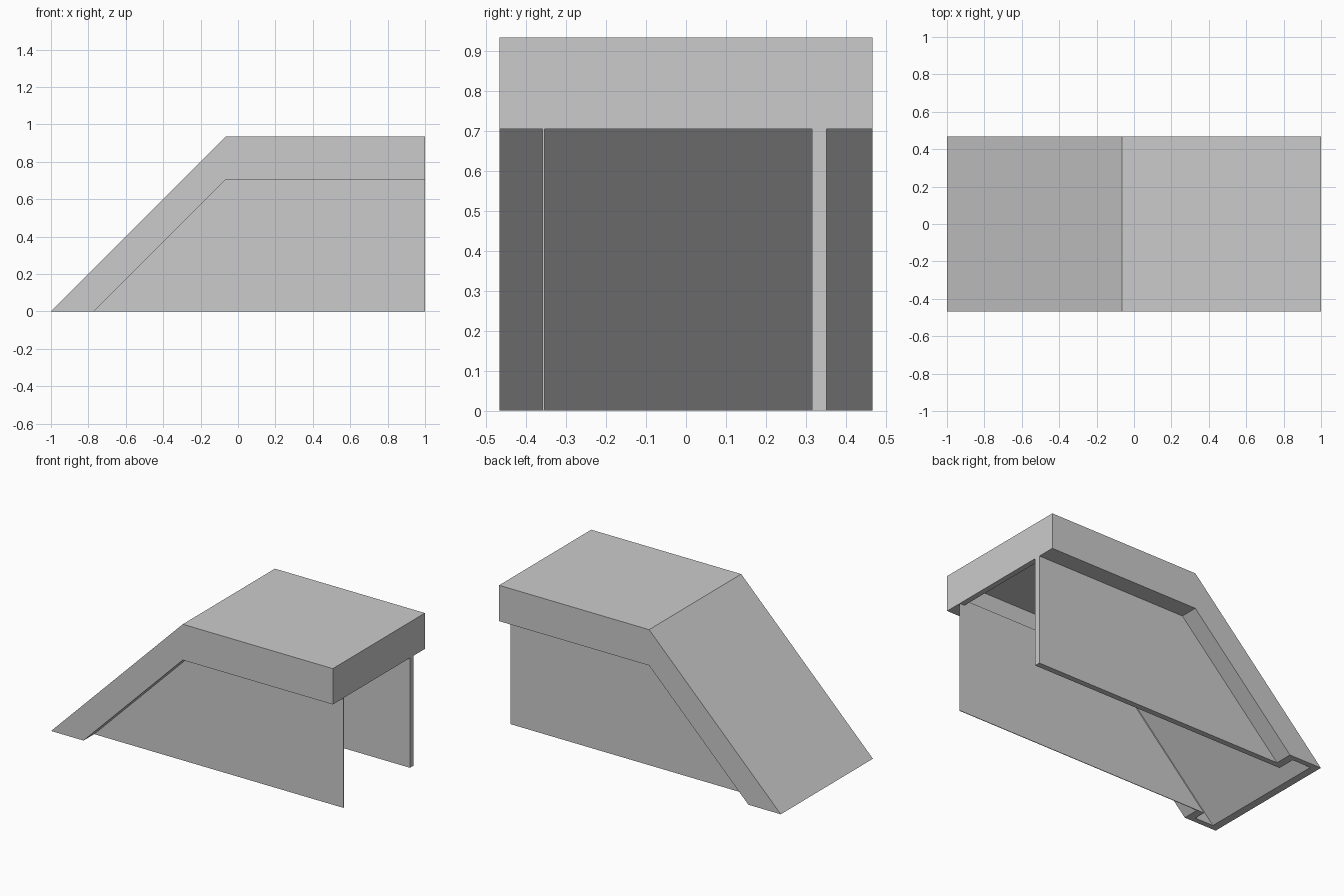
import bpy, bmesh

if "Cube" in bpy.data.objects:
    bpy.data.objects.remove(bpy.data.objects["Cube"])

W = 0.467           # half width
TOP, SOFFIT = 0.935, 0.705
T = 0.035           # shell thickness
TS = T * 2 ** 0.5   # same thickness measured along x on the 45 degree slope


def prism(name, profile, y0, y1):
    """Extrude an x-z profile from y0 to y1."""
    bm = bmesh.new()
    face = bm.faces.new([bm.verts.new((x, y0, z)) for x, z in profile])
    ext = bmesh.ops.extrude_face_region(bm, geom=[face])
    verts = [v for v in ext["geom"] if isinstance(v, bmesh.types.BMVert)]
    bmesh.ops.translate(bm, verts=verts, vec=(0, y1 - y0, 0))
    bmesh.ops.recalc_face_normals(bm, faces=bm.faces)
    mesh = bpy.data.meshes.new(name)
    bm.to_mesh(mesh)
    bm.free()
    ob = bpy.data.objects.new(name, mesh)
    bpy.context.collection.objects.link(ob)
    return ob


def slope_line(foot_x, height, end_x, bottom=0.0):
    """Points running up a 45 degree slope and along a flat top."""
    return [(foot_x + bottom, bottom), (foot_x + height, height), (end_x, height)]


def cut(target, cutter):
    mod = target.modifiers.new("cut", "BOOLEAN")
    mod.operation = "DIFFERENCE"
    mod.solver = "EXACT"
    mod.object = cutter
    cutter.hide_render = True
    cutter.hide_set(True)


# Hood: bent band with a sloping front and flat roof
hood = prism("hood", slope_line(-1, TOP, 1) + slope_line(-0.77, SOFFIT, 1)[::-1], -W, W)

# Hollow inside the hood, open at the foot of the slope
hollow = prism("hollow_cutter",
               slope_line(-1 + TS, TOP - T, 1 - T, -0.1)
               + slope_line(-0.77 - TS, SOFFIT + T, 1 - T, -0.1)[::-1],
               -W + T, W - T)
cut(hood, hollow)

# Opening between the two soffits
opening = prism("opening_cutter",
                slope_line(-0.885, 0.82, 1 - T, -0.1) + [(1 - T, -0.1)],
                -0.355, 0.315)
cut(hood, opening)

# Side walls: thin sheet at the front, thicker panel at the back
wall = slope_line(-0.77, SOFFIT, 1) + [(1, 0)]
prism("front_wall", wall, -0.359, -0.355)
prism("back_wall", wall, 0.315, 0.352)
